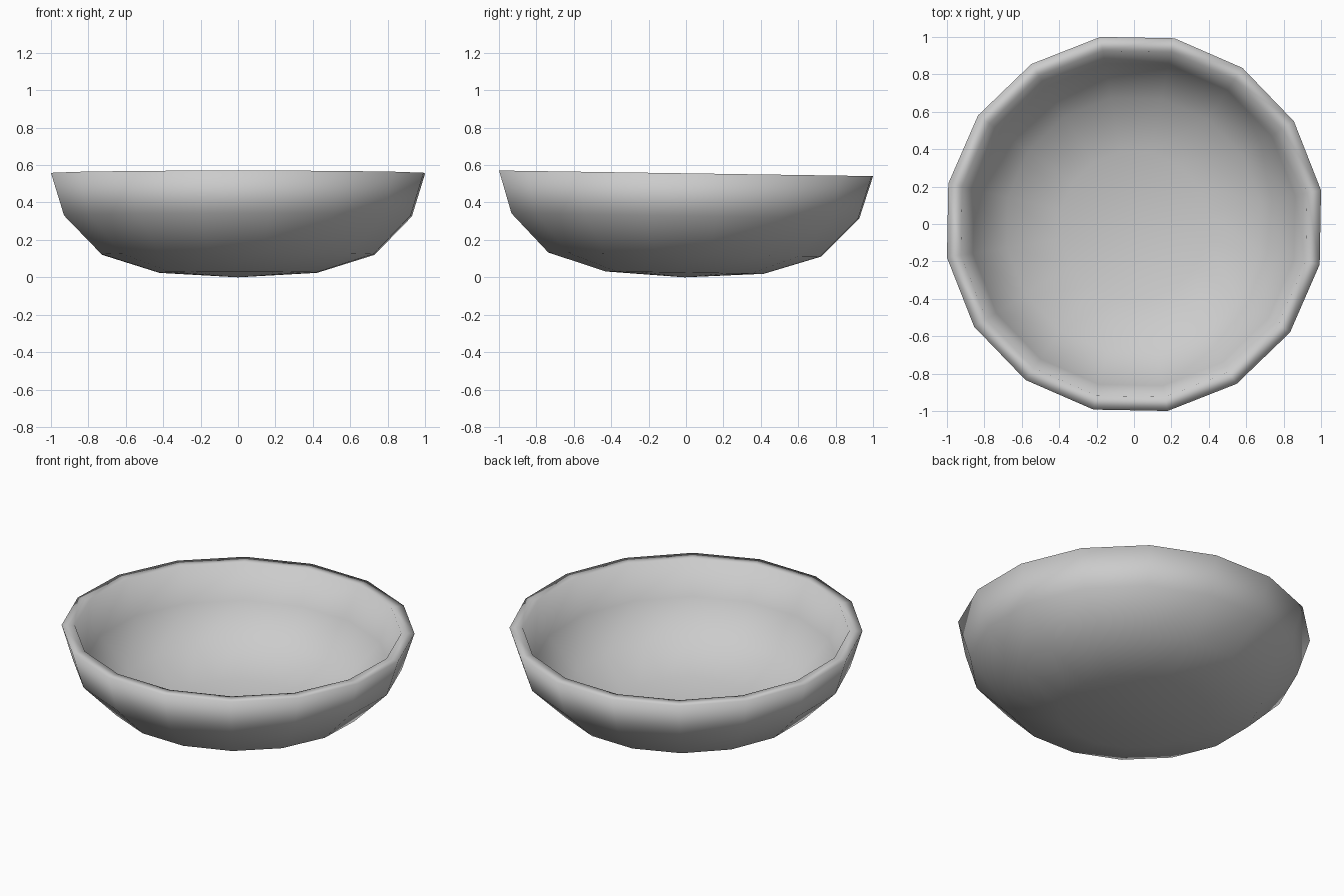
import bpy, bmesh, math

if "Cube" in bpy.data.objects:
    bpy.data.objects.remove(bpy.data.objects["Cube"])

SIDES = 16
PHASE = math.radians(10.2)

# Closed wall profile (radius, height): outer base -> rim -> inner floor
outer = [(0.43, 0.025), (0.742, 0.122), (0.945, 0.328), (1.016, 0.556)]
inner = [(0.94, 0.556), (0.875, 0.345), (0.69, 0.155), (0.40, 0.06)]

bm = bmesh.new()


def ring(r, z):
    step = 2 * math.pi / SIDES
    return [bm.verts.new((r * math.cos(PHASE + i * step),
                          r * math.sin(PHASE + i * step), z))
            for i in range(SIDES)]


rings = [ring(r, z) for r, z in outer + inner]
for a, b in zip(rings, rings[1:]):
    for i in range(SIDES):
        j = (i + 1) % SIDES
        bm.faces.new((a[i], a[j], b[j], b[i]))

# Fans closing the underside and the inner floor
for loop, z in ((rings[0], 0.0), (rings[-1], 0.04)):
    centre = bm.verts.new((0, 0, z))
    for i in range(SIDES):
        bm.faces.new((loop[i], loop[(i + 1) % SIDES], centre))

bmesh.ops.recalc_face_normals(bm, faces=bm.faces)
for f in bm.faces:
    f.smooth = True

mesh = bpy.data.meshes.new("bowl")
bm.to_mesh(mesh)
bm.free()
bowl = bpy.data.objects.new("bowl", mesh)
bpy.context.collection.objects.link(bowl)

# The bowl leans very slightly towards the back
bowl.rotation_euler.x = -0.015
bowl.location.y = -0.008
